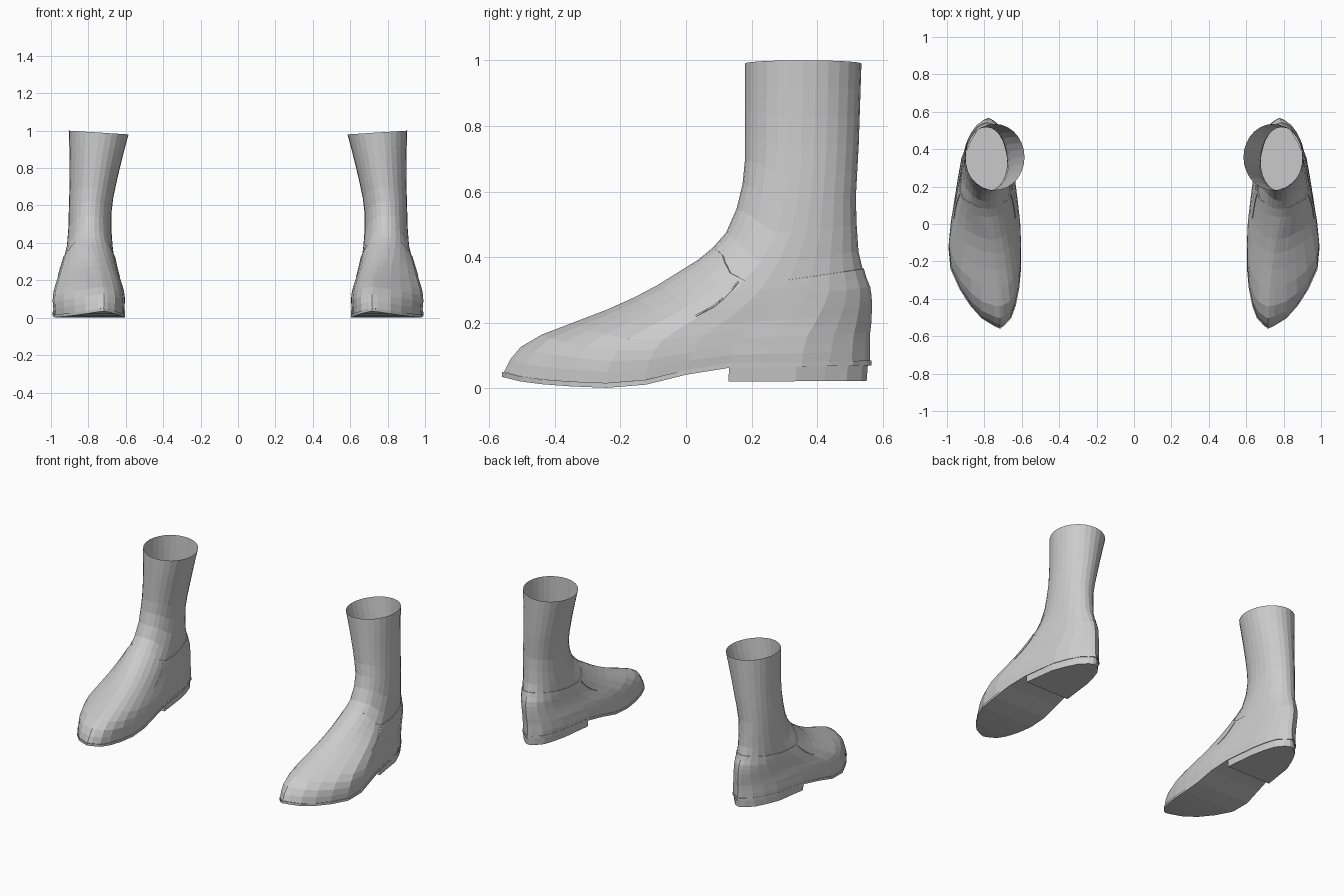
import bpy, bmesh, math
from mathutils import Vector
from mathutils.bvhtree import BVHTree

cube = bpy.data.objects.get("Cube")
if cube:
    bpy.data.objects.remove(cube)

grey = bpy.data.materials.new("light_grey_leather")
grey.use_nodes = True
grey.diffuse_color = (0.6, 0.6, 0.6, 1)
grey.node_tree.nodes["Principled BSDF"].inputs["Base Color"].default_value = grey.diffuse_color

SIDES = 28

# Horizontal sections: height, front y, back y, inner x, outer x, roundness
SECTIONS = [
    (0, -.56, .555, .605, .99, 0),
    (.05, -.555, .56, .605, .995, 0),
    (.1, -.53, .56, .6, 1, 0),
    (.13, -.5, .56, .605, .995, 0),
    (.16, -.45, .56, .61, .99, 0),
    (.2, -.345, .565, .625, .975, 0),
    (.25, -.215, .567, .64, .96, .1),
    (.3, -.11, .565, .65, .945, .3),
    (.35, -.03, .545, .66, .93, .6),
    (.4, .05, .535, .665, .92, .9),
    (.45, .105, .525, .675, .91, 1),
    (.5, .14, .52, .68, .905, 1),
    (.6, .17, .517, .675, .905, 1),
    (.7, .18, .525, .655, .9, 1),
    (.85, .18, .53, .62, .9, 1),
    (1, .18, .535, .58, .905, 1),
]
# Footprint from toe to heel: position, inner edge, outer edge
FOOTPRINT = [
    (0, .29, .29), (.03, .17, .48), (.08, .1, .63), (.17, .04, .81),
    (.32, 0, 1), (.5, .02, .95), (.65, .07, .88), (.8, .12, .82),
    (.92, .2, .68), (.97, .28, .57), (1, .43, .43),
]
SOLE_CURVE = [(-.56, .035), (-.5, .02), (-.4, .008), (-.2, 0), (-.1, .015),
              (0, .042), (.12, .062), (.56, .07)]
SEAM_CURVE = [(0, .43), (.1, .41), (.35, .33), (.6, .33), (1, .365)]


def lookup(table, key):
    """Linear interpolation of the rows of a table."""
    key = min(max(key, table[0][0]), table[-1][0])
    for a, b in zip(table, table[1:]):
        if key <= b[0]:
            f = (key - a[0]) / (b[0] - a[0])
            return [p + (q - p) * f for p, q in zip(a[1:], b[1:])]


def surface(t, outer, z, grow=0):
    """Point on the boot at position t (toe to heel) on one side."""
    front, back, x_in, x_out, roundness = lookup(SECTIONS, z)
    front, back, x_in, x_out = front - grow, back + grow, x_in - grow, x_out + grow
    flat = lookup(FOOTPRINT, t)[1 if outer else 0]
    arc = math.sqrt(max(t * (1 - t), 0))
    ellipse = 0.5 + arc if outer else 0.5 - arc
    u = flat + (ellipse - flat) * roundness
    return Vector((x_in + u * (x_out - x_in), front + t * (back - front), z))


def columns():
    """Positions round the boot, starting at the toe along the outer side."""
    for i in range(SIDES):
        angle = math.tau * i / SIDES
        yield (1 - math.cos(angle)) / 2, i <= SIDES // 2


def sole_z(t):
    return lookup(SOLE_CURVE, -.56 + 1.12 * t)[0]


def welt_z(t):
    return sole_z(t) + .015


def seam_z(t):
    return lookup(SEAM_CURVE, t)[0]


def cap(bm, ring):
    """Close a ring with strips that run from side to side."""
    n = len(ring)
    for i in range(n // 2):
        face = [ring[i], ring[i + 1], ring[-i - 1], ring[-i % n]]
        face = list(dict.fromkeys(face))
        if len(face) > 2:
            bm.faces.new(face)


def finish(obj):
    obj.data.materials.append(grey)
    bpy.context.collection.objects.link(obj)
    mirror = obj.modifiers.new("pair", 'MIRROR')
    mirror.use_axis[0] = True


def loft(name, rings, bottom=False, top=False):
    """Join rings of points into a skin; returns a tree for projecting details."""
    bm = bmesh.new()
    loops = [[bm.verts.new(p) for p in ring] for ring in rings]
    for low, high in zip(loops, loops[1:]):
        for i in range(len(low)):
            bm.faces.new((low[i - 1], low[i], high[i], high[i - 1]))
    if bottom:
        cap(bm, loops[0])
    if top:
        cap(bm, loops[-1])
    bmesh.ops.recalc_face_normals(bm, faces=bm.faces)
    tree = BVHTree.FromBMesh(bm)
    mesh = bpy.data.meshes.new(name)
    bm.to_mesh(mesh)
    bm.free()
    finish(bpy.data.objects.new(name, mesh))
    return tree


# Foot upper, ending in a small ledge at the ankle seam
foot_rings = []
for step in range(11):
    f = step / 10
    foot_rings.append([surface(t, o, welt_z(t) + (seam_z(t) - welt_z(t)) * f)
                       for t, o in columns()])
foot_rings.append([surface(t, o, seam_z(t), -.007) for t, o in columns()])
foot_tree = loft("foot_upper", foot_rings)

# Open shaft, tucked inside the foot upper; the rim dips on the inner side
shaft_rings = []
for step in range(9):
    f = step / 8
    ring = []
    for t, o in columns():
        low = seam_z(t) - .03
        dip = math.sqrt(max(t * (1 - t), 0)) * (-1 if o else 1)
        z = low + (.99 - .02 * dip - low) * f
        ring.append(surface(t, o, z, -.006 if z < .45 else 0))
    shaft_rings.append(ring)
loft("shaft", shaft_rings)

# Insole, a thin sheet inside the foot
insole = [[surface(t, o, welt_z(t) + dz, -.012) for t, o in columns()] for dz in (.002, .008)]
loft("insole", insole, bottom=True, top=True)

# Curved sole with a slightly projecting edge
sole = []
for height, grow in ((sole_z, 0), (sole_z, .005), (welt_z, .005)):
    ring = []
    for t, o in columns():
        p = surface(t, o, .05, grow)
        p.z = height(t)
        ring.append(p)
    sole.append(ring)
loft("sole", sole[1:], bottom=True, top=True)

# Heel block with a flat front
heel_ts = [.615, .7, .8, .88, .94, .98, .995]
heel = []
for bottom, grow in ((True, -.004), (False, 0)):
    path = [(t, True) for t in heel_ts] + [(t, False) for t in reversed(heel_ts)]
    ring = []
    for t, o in path:
        p = surface(t, o, .05, grow)
        p.z = .017 + .006 * t if bottom else sole_z(t) + .004
        ring.append(p)
    heel.append(ring)
bm = bmesh.new()
loops = [[bm.verts.new(p) for p in ring] for ring in heel]
n = len(loops[0])
for i in range(n):
    bm.faces.new((loops[0][i - 1], loops[0][i], loops[1][i], loops[1][i - 1]))
for ring in loops:
    bm.faces.new(ring)
bmesh.ops.recalc_face_normals(bm, faces=bm.faces)
mesh = bpy.data.meshes.new("heel_block")
bm.to_mesh(mesh)
bm.free()
finish(bpy.data.objects.new("heel_block", mesh))

# Raised seam sweeping down each side of the instep
for name, start, direction in (("outer_seam", 2, -1), ("inner_seam", 0, 1)):
    hits = []
    for y, z in ((.16, .325), (.14, .3), (.115, .275), (.085, .25), (.03, .22)):
        hit = foot_tree.ray_cast(Vector((start, y, z)), Vector((direction, 0, 0)))[0]
        if hit:
            hits.append(hit)
    curve = bpy.data.curves.new(name, 'CURVE')
    curve.dimensions = '3D'
    curve.bevel_depth = .003
    curve.bevel_resolution = 0
    spline = curve.splines.new('POLY')
    spline.points.add(len(hits) - 1)
    for point, hit in zip(spline.points, hits):
        point.co = (*hit, 1)
    finish(bpy.data.objects.new(name, curve))
